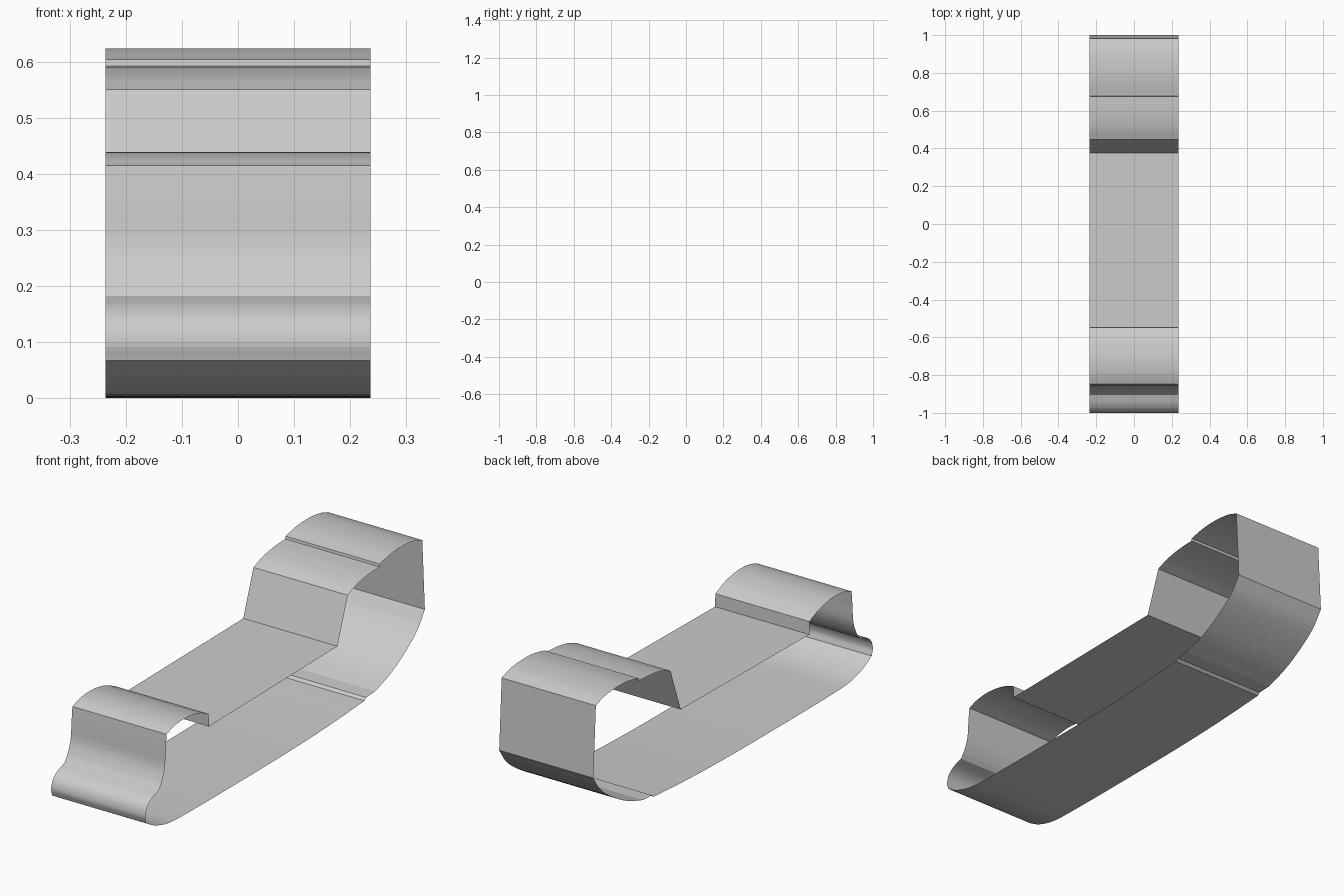
import bpy, bmesh
from mathutils import Vector

HALF_WIDTH = 0.236

# Side profile (y, z), split at its creases; sections with 3+ points are curved
SECTIONS = [
    [(-0.545, 0.335), (0.375, 0.347)],                                   # deck
    [(0.375, 0.347), (0.448, 0.550)],                                    # riser
    [(0.448, 0.550), (0.51, 0.573), (0.59, 0.587), (0.675, 0.592)],      # lower rear arch
    [(0.675, 0.592), (0.677, 0.604)],                                    # small step
    [(0.677, 0.604), (0.76, 0.620), (0.84, 0.623), (0.92, 0.615), (0.982, 0.596)],
    [(0.982, 0.596), (1.0, 0.275)],                                      # back wall
    [(1.0, 0.275), (0.95, 0.205), (0.87, 0.142), (0.76, 0.080), (0.645, 0.040)],
    [(0.645, 0.040), (0.58, 0.037)],                                     # underside notch
    [(0.58, 0.037), (0.568, 0.026)],
    [(0.568, 0.026), (0.30, 0.010), (0.0, 0.002), (-0.4, 0.0), (-0.72, 0.002),
     (-0.84, 0.009), (-0.93, 0.034), (-0.992, 0.067)],                   # underside
    [(-0.992, 0.067), (-1.0, 0.100), (-0.988, 0.137), (-0.955, 0.164), (-0.905, 0.182)],
    [(-0.905, 0.182), (-0.882, 0.215), (-0.861, 0.270), (-0.854, 0.350), (-0.848, 0.415)],
    [(-0.848, 0.415), (-0.79, 0.433), (-0.71, 0.438), (-0.62, 0.423), (-0.547, 0.393)],
    [(-0.547, 0.393), (-0.545, 0.335)],                                  # front step
]


def smooth_section(pts, steps=4):
    """Spline through a section, without its last point."""
    p = [Vector(q) for q in pts]
    if len(p) == 2:
        return p[:1]
    p = [2 * p[0] - p[1]] + p + [2 * p[-1] - p[-2]]
    out = []
    for a, b, c, d in zip(p, p[1:], p[2:], p[3:]):
        for i in range(steps):
            t = i / steps
            out.append(0.5 * (2 * b + (c - a) * t + (2 * a - 5 * b + 4 * c - d) * t * t
                              + (3 * b - a - 3 * c + d) * t ** 3))
    return out


# Open-sided band: the closed profile swept across x
profile = [q for s in SECTIONS for q in smooth_section(s)]
bm = bmesh.new()
left = [bm.verts.new((-HALF_WIDTH, q.x, max(q.y, 0))) for q in profile]
right = [bm.verts.new((HALF_WIDTH, q.x, max(q.y, 0))) for q in profile]
n = len(profile)
for i in range(n):
    j = (i + 1) % n
    bm.faces.new((left[i], right[i], right[j], left[j]))

mesh = bpy.data.meshes.new("body_band")
bm.to_mesh(mesh)
bm.free()
bpy.context.collection.objects.link(bpy.data.objects.new("body_band", mesh))
